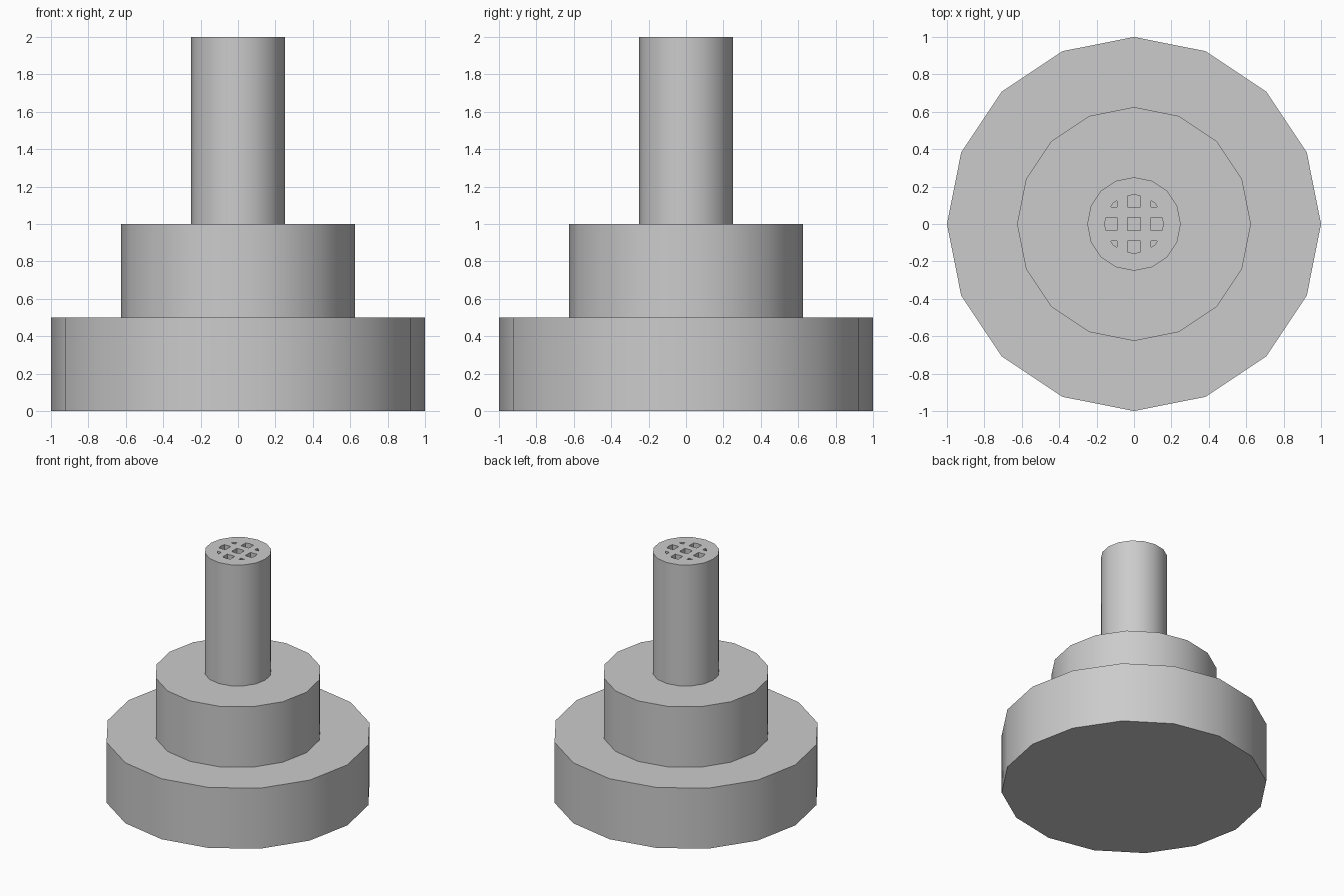
import bpy
import math

if "Cube" in bpy.data.objects:
    bpy.data.objects.remove(bpy.data.objects["Cube"])

SIDES = 16
PITCH = 0.125      # spacing of the grid openings
HALF = 0.035       # half width of one opening
BORE = 0.157       # radius that clips the grid
DEPTH = 0.125      # depth of the openings


def mesh_object(name, verts, faces):
    mesh = bpy.data.meshes.new(name)
    mesh.from_pydata(verts, [], faces)
    obj = bpy.data.objects.new(name, mesh)
    bpy.context.collection.objects.link(obj)
    return obj


def lathe(name, profile):
    """Turn a (radius, z) profile, listed bottom to top, into a closed solid."""
    verts = [(r * math.cos(math.tau * i / SIDES), r * math.sin(math.tau * i / SIDES), z)
             for r, z in profile for i in range(SIDES)]
    faces = [tuple(reversed(range(SIDES)))]
    for k in range(len(profile) - 1):
        a, b = k * SIDES, (k + 1) * SIDES
        for i in range(SIDES):
            j = (i + 1) % SIDES
            faces.append((a + i, a + j, b + j, b + i))
    last = (len(profile) - 1) * SIDES
    faces.append(tuple(range(last, last + SIDES)))
    return mesh_object(name, verts, faces)


def boolean(target, tool, operation):
    mod = target.modifiers.new(operation.title(), 'BOOLEAN')
    mod.object, mod.operation, mod.solver = tool, operation, 'EXACT'
    bpy.context.view_layer.objects.active = target
    bpy.ops.object.modifier_apply(modifier=mod.name)


# Stepped body: wide base, middle collar, tall stem
body = lathe("stepped_stand", [(1, 0), (1, 0.5), (0.625, 0.5), (0.625, 1),
                               (0.25, 1), (0.25, 2)])

# Grid of square openings, clipped by a round bore
spans = [(-0.2, HALF - PITCH + 0.0), (-HALF, HALF), (PITCH - HALF, 0.2)]
verts, faces = [], []
for x0, x1 in spans:
    for y0, y1 in spans:
        n = len(verts)
        for z in (1.5, 2.2):
            verts += [(x0, y0, z), (x1, y0, z), (x1, y1, z), (x0, y1, z)]
        faces += [(n + 3, n + 2, n + 1, n), (n + 4, n + 5, n + 6, n + 7)]
        faces += [(n + i, n + (i + 1) % 4, n + 4 + (i + 1) % 4, n + 4 + i) for i in range(4)]
grid = mesh_object("grid_cutter", verts, faces)
bore = lathe("bore_cutter", [(BORE, 2 - DEPTH), (BORE, 2.1)])
boolean(grid, bore, 'INTERSECT')
boolean(body, grid, 'DIFFERENCE')
for helper in (grid, bore):
    bpy.data.objects.remove(helper)

# Smooth round sides, crisp steps
bpy.ops.object.select_all(action='DESELECT')
body.select_set(True)
bpy.context.view_layer.objects.active = body
bpy.ops.object.shade_smooth_by_angle(angle=math.radians(30))
